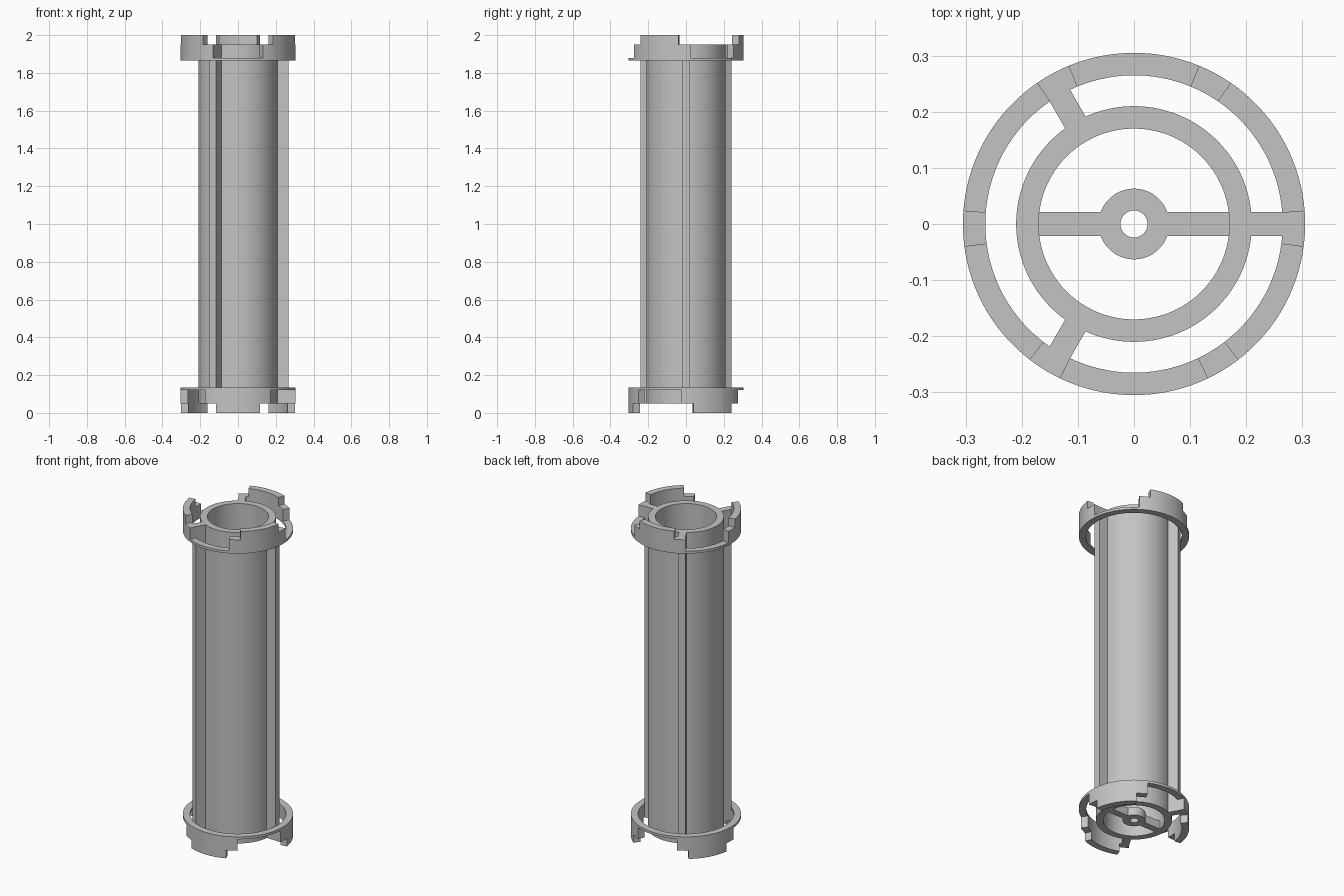
import bpy
import bmesh
from math import radians, degrees, atan2, pi
from mathutils import Matrix, Vector

if "Cube" in bpy.data.objects:
    bpy.data.objects.remove(bpy.data.objects["Cube"])

GREY = (0.55, 0.55, 0.55, 1)
grey = bpy.data.materials.new("plain grey")
grey.use_nodes = True
grey.diffuse_color = GREY
grey.node_tree.nodes["Principled BSDF"].inputs["Base Color"].default_value = GREY

SEGMENTS = 120
TUBE_INNER, TUBE_OUTER = 0.17, 0.21
RING_INNER, RING_OUTER = 0.265, 0.305
TUBE_BOTTOM, TUBE_TOP = 0.05, 1.95
HUB_TOP = 0.10
BAR_WIDTH = 0.042


def finish(bm, name):
    bmesh.ops.recalc_face_normals(bm, faces=bm.faces)
    mesh = bpy.data.meshes.new(name)
    bm.to_mesh(mesh)
    bm.free()
    mesh.materials.append(grey)
    obj = bpy.data.objects.new(name, mesh)
    bpy.context.collection.objects.link(obj)
    bpy.ops.object.select_all(action='DESELECT')
    obj.select_set(True)
    bpy.context.view_layer.objects.active = obj
    bpy.ops.object.shade_smooth_by_angle(angle=radians(30))
    return obj


def ring_mesh(r0, r1, z0, z1):
    """Closed ring with a rectangular section."""
    bm = bmesh.new()
    section = [(r0, z0), (r1, z0), (r1, z1), (r0, z1)]
    loops = []
    for i in range(SEGMENTS):
        turn = Matrix.Rotation(radians(1.5 + i * 360 / SEGMENTS), 3, 'Z')
        loops.append([bm.verts.new(turn @ Vector((r, 0, z))) for r, z in section])
    for i, a in enumerate(loops):
        b = loops[(i + 1) % SEGMENTS]
        for j in range(4):
            k = (j + 1) % 4
            bm.faces.new((a[j], b[j], b[k], a[k]))
    bmesh.ops.recalc_face_normals(bm, faces=bm.faces)
    return bm


def raise_sectors(bm, z, new_z, half_angle):
    """Raise three sectors of the flat top, centred on 90, 210 and 330 degrees."""
    picked = []
    for f in bm.faces:
        c = f.calc_center_median()
        if f.normal.z > 0.9 and abs(c.z - z) < 1e-4:
            angle = degrees(atan2(c.y, c.x)) % 120
            if abs(angle - 90) < half_angle or abs(angle + 30) < half_angle:
                picked.append(f)
    new = bmesh.ops.extrude_face_region(bm, geom=picked)["geom"]
    old = [f for f in picked if f.is_valid and f not in new]
    if old:
        bmesh.ops.delete(bm, geom=old, context='FACES_ONLY')
    for v in new:
        if isinstance(v, bmesh.types.BMVert):
            v.co.z = new_z
    bm.normal_update()


def bar(name, x0, x1, z0, z1, angle):
    """Radial bar from x0 to x1, turned about the axis."""
    bm = bmesh.new()
    place = (Matrix.Rotation(radians(angle), 4, 'Z')
             @ Matrix.Translation(((x0 + x1) / 2, 0, (z0 + z1) / 2))
             @ Matrix.Diagonal((x1 - x0, BAR_WIDTH, z1 - z0, 1)))
    bmesh.ops.create_cube(bm, size=1, matrix=place)
    return finish(bm, name)


# Collars: thin ring, stepped shoulders and tall teeth; the lower one is flipped over
for name, flip in (("upper_collar", 0), ("lower_collar", pi)):
    bm = ring_mesh(RING_INNER, RING_OUTER, 1.865, 1.88)
    raise_sectors(bm, 1.88, TUBE_TOP, 34.5)
    raise_sectors(bm, TUBE_TOP, 2.0, 22.5)
    middle = Vector((0, 0, 1))
    bmesh.ops.rotate(bm, verts=bm.verts, cent=middle, matrix=Matrix.Rotation(flip, 3, 'X'))
    finish(bm, name)

# Main tube
finish(ring_mesh(TUBE_INNER, TUBE_OUTER, TUBE_BOTTOM, TUBE_TOP), "tube")

# Long fins joining tube and collars
for n in range(3):
    bar(f"fin_{n + 1}", 0.2, 0.267, TUBE_BOTTOM, TUBE_TOP, n * 120)

# Axle hub with two spokes inside the lower end
finish(ring_mesh(0.024, 0.063, TUBE_BOTTOM, HUB_TOP), "hub")
for n, side in enumerate(("left", "right")):
    bar(f"spoke_{side}", 0.055, 0.172, TUBE_BOTTOM, HUB_TOP, n * 180)
